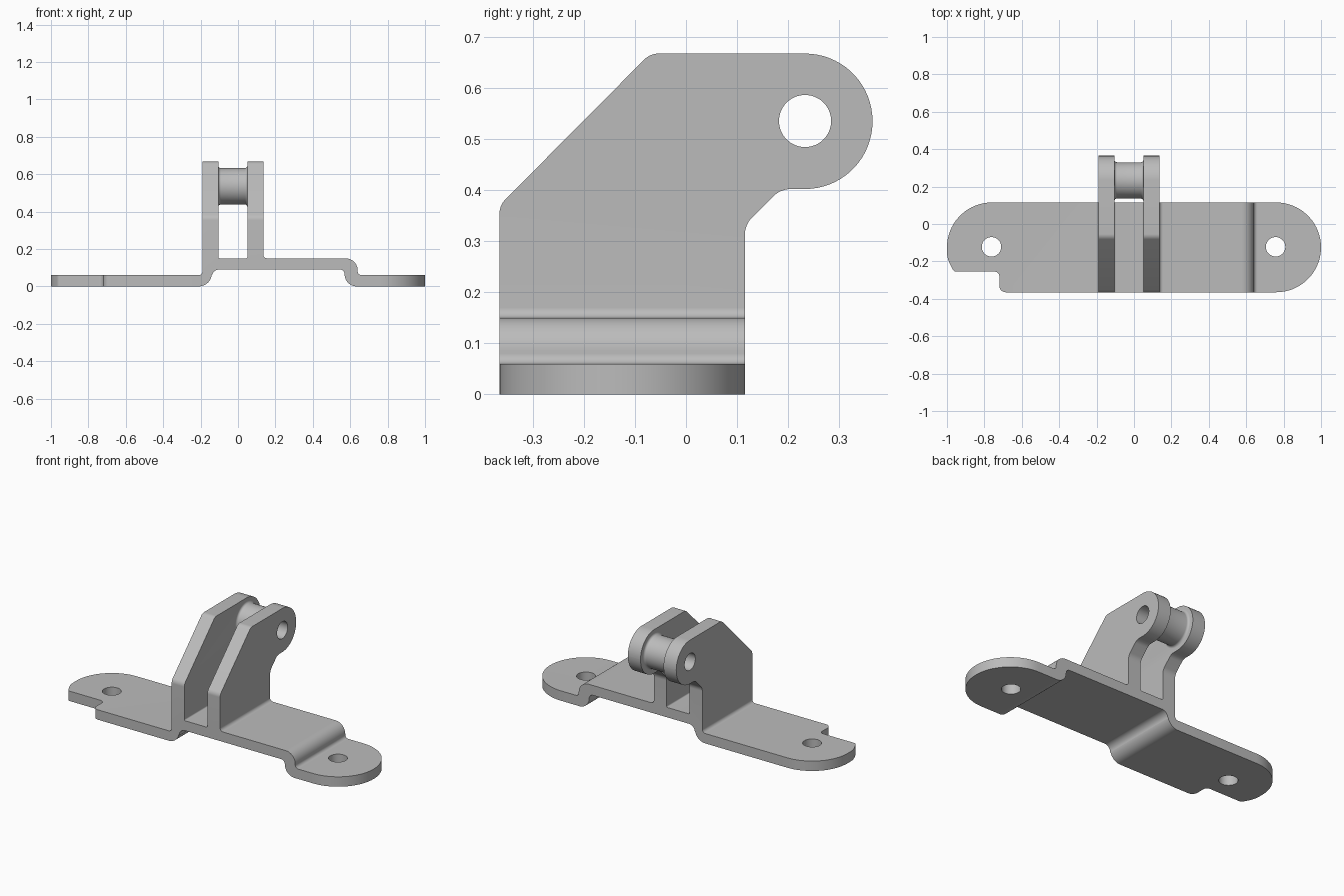
import bpy, bmesh, math
from mathutils import Vector, Matrix

cube = bpy.data.objects.get("Cube")
if cube:
    bpy.data.objects.remove(cube, do_unlink=True)

grey = bpy.data.materials.new("mid grey")
grey.use_nodes = True
grey.diffuse_color = (0.5, 0.5, 0.5, 1)
grey.node_tree.nodes["Principled BSDF"].inputs["Base Color"].default_value = (0.5, 0.5, 0.5, 1)


def rounded(corners):
    """Outline from (u, v, radius) corners, each replaced by a tangent arc."""
    out = []
    for i, (u, v, r) in enumerate(corners):
        p = Vector((u, v))
        if r == 0:
            out.append(p)
            continue
        a = (Vector(corners[i - 1][:2]) - p).normalized()
        b = (Vector(corners[(i + 1) % len(corners)][:2]) - p).normalized()
        half = a.angle(b) / 2
        centre = p + (a + b).normalized() * r / math.sin(half)
        start = p + a * r / math.tan(half) - centre
        sweep = math.pi - 2 * half
        if start.x * (p - centre).y - start.y * (p - centre).x < 0:
            sweep = -sweep
        n = max(5, int(abs(sweep) / math.radians(5)))
        out += [centre + Matrix.Rotation(sweep * k / n, 2) @ start for k in range(n + 1)]
    return out


def prism(name, outline, place, low, high):
    """Extrude an outline; place(u, v, w) maps it into space."""
    bm = bmesh.new()
    verts = [bm.verts.new(place(u, v, low)) for u, v in outline]
    face = bm.faces.new(verts)
    moved = bmesh.ops.extrude_face_region(bm, geom=[face])["geom"]
    shift = Vector(place(0, 0, high)) - Vector(place(0, 0, low))
    bmesh.ops.translate(bm, vec=shift, verts=[g for g in moved if isinstance(g, bmesh.types.BMVert)])
    return finish(name, bm)


def finish(name, bm):
    bmesh.ops.remove_doubles(bm, verts=bm.verts, dist=1e-5)
    bmesh.ops.recalc_face_normals(bm, faces=bm.faces)
    mesh = bpy.data.meshes.new(name)
    bm.to_mesh(mesh)
    bm.free()
    mesh.materials.append(grey)
    obj = bpy.data.objects.new(name, mesh)
    bpy.context.collection.objects.link(obj)
    return obj


def combine(obj, other, operation):
    mod = obj.modifiers.new(operation.lower(), 'BOOLEAN')
    mod.operation, mod.object, mod.solver = operation, other, 'EXACT'
    bpy.context.view_layer.objects.active = obj
    bpy.ops.object.modifier_apply(modifier=mod.name)
    bpy.data.objects.remove(other, do_unlink=True)


def circle(u, v, r, n=64):
    return [(u + r * math.cos(math.tau * k / n), v + r * math.sin(math.tau * k / n)) for k in range(n)]


def along_x(u, v, w): return (w, u, v)
def along_y(u, v, w): return (u, w, v)
def along_z(u, v, w): return (u, v, w)


# Front section: stepped strap with two upright lugs
section = rounded([
    (-1.1, 0, 0), (-.14, 0, .07), (-.14, .09, .04), (.57, .09, .025), (.57, 0, .065),
    (1.1, 0, 0), (1.1, .06, 0), (.64, .06, .02), (.64, .15, .065), (.135, .15, .02),
    (.135, .8, 0), (.05, .8, 0), (.05, .15, .008), (-.105, .15, .008), (-.105, .8, 0),
    (-.19, .8, 0), (-.19, .06, .02), (-1.1, .06, 0)])
bracket = prism("mounting_bracket", section, along_y, -.5, .5)

# Side silhouette of the lugs
side = rounded([
    (-.365, -.1, 0), (.115, -.1, 0), (.115, .332, .05), (.185, .402, .05),
    (.365, .402, .132), (.365, .667, .132), (-.07, .667, .04), (-.365, .37, .04)])
combine(bracket, prism("side_cutter", side, along_x, -1.2, 1.2), 'INTERSECT')

# Plan silhouette: rounded ends and a notched corner, clear of the lugs
plan = rounded([
    (1, -.365, .24), (1, .115, .24), (.3, .115, 0), (.3, .6, 0), (-.3, .6, 0),
    (-.3, .115, 0), (-1, .115, .24), (-1, -.185, .15), (-.962, -.255, .02),
    (-.72, -.255, .025), (-.72, -.365, .035)])
combine(bracket, prism("plan_cutter", plan, along_z, -.1, 1), 'INTERSECT')

# Bushing between the lugs, flared where it meets them
PIN_Y, PIN_Z = .233, .535
left, right, flare, radius = -.105, .05, .014, .097
arc = [(flare * (1 - math.sin(t)), flare * (1 - math.cos(t)))
       for t in (math.pi / 2 * k / 6 for k in range(7))]
half = [(left - .03, radius + flare)] + [(left + dx, radius + dy) for dy, dx in arc]
half += [(right - dx, radius + dy) for dy, dx in reversed(arc)] + [(right + .03, radius + flare)]
bm = bmesh.new()
rings = [[bm.verts.new((x, PIN_Y + y, PIN_Z + z)) for y, z in circle(0, 0, r)] for x, r in half]
for a, b in zip(rings, rings[1:]):
    for k in range(len(a)):
        bm.faces.new((a[k - 1], a[k], b[k], b[k - 1]))
bm.faces.new(rings[0])
bm.faces.new(rings[-1])
combine(bracket, finish("bushing", bm), 'UNION')

# Pin bore and the two screw holes
combine(bracket, prism("bore_cutter", circle(PIN_Y, PIN_Z, .051), along_x, -.5, .5), 'DIFFERENCE')
for x in (-.762, .757):
    combine(bracket, prism("screw_cutter", circle(x, -.122, .052), along_z, -.1, .3), 'DIFFERENCE')

# Smooth the curves, keep the edges crisp
bpy.ops.object.select_all(action='DESELECT')
bracket.select_set(True)
bpy.context.view_layer.objects.active = bracket
bpy.ops.object.shade_smooth_by_angle(angle=math.radians(30))
